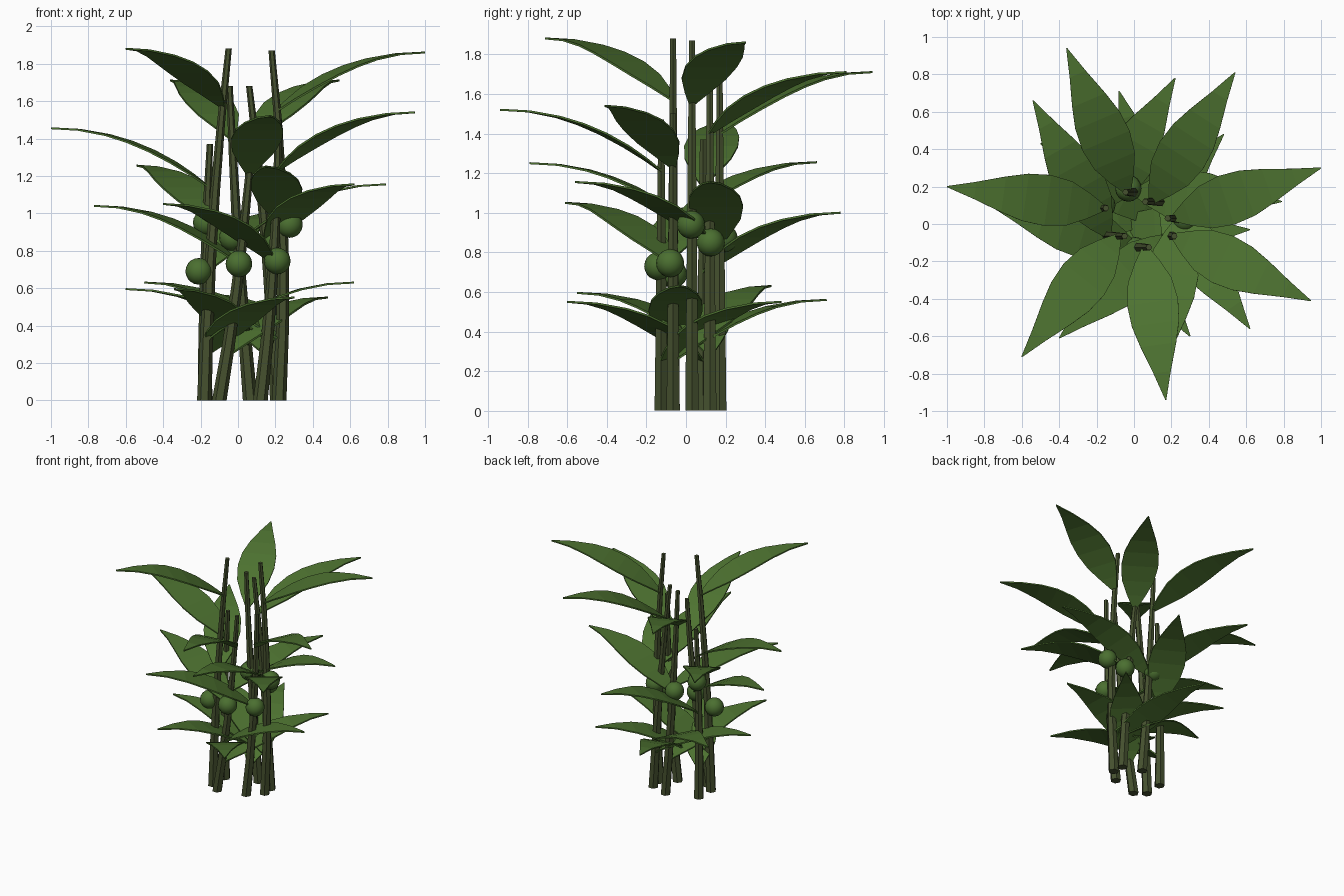
import bpy, bmesh, math
from mathutils import Vector

if "Cube" in bpy.data.objects:
    bpy.data.objects.remove(bpy.data.objects["Cube"])


def material(name, rgb):
    m = bpy.data.materials.new(name)
    m.diffuse_color = (*rgb, 1)
    m.use_nodes = True
    m.node_tree.nodes["Principled BSDF"].inputs["Base Color"].default_value = m.diffuse_color
    return m


LEAF = material("leaf green", (0.075, 0.17, 0.03))
STEM = material("stem olive", (0.06, 0.082, 0.028))
FRUIT = material("fruit green", (0.07, 0.16, 0.03))


def finish(name, bm, mat):
    bmesh.ops.recalc_face_normals(bm, faces=bm.faces)
    me = bpy.data.meshes.new(name)
    bm.to_mesh(me)
    bm.free()
    me.materials.append(mat)
    ob = bpy.data.objects.new(name, me)
    bpy.context.collection.objects.link(ob)
    return ob


def stem_x(s, z):
    """x of a gently bowed stem at height z."""
    y, base, mid, top, height = s[:5]
    t = z / height
    return base * (1 - t) * (1 - 2 * t) + mid * 4 * t * (1 - t) + top * t * (2 * t - 1)


def make_stem(s):
    # tapered six-sided cane
    bm = bmesh.new()
    rings = []
    for i in range(6):
        t = i / 5
        z = s[4] * t
        r = 0.039 - 0.022 * t
        rings.append([bm.verts.new((stem_x(s, z) + r * math.cos(k * math.pi / 3),
                                    s[0] + r * math.sin(k * math.pi / 3), z))
                      for k in range(6)])
    for a, b in zip(rings, rings[1:]):
        for k in range(6):
            bm.faces.new((a[k], a[(k + 1) % 6], b[(k + 1) % 6], b[k]))
    bm.faces.new(rings[0])
    bm.faces.new(rings[-1])
    finish("stem", bm, STEM)


# leaf half-width as a fraction of the widest point, along its length
OUTLINE = [(0, .12), (.1, .5), (.22, .86), (.36, 1), (.5, .93), (.64, .7), (.82, .34), (1, .02)]


def make_leaf(s, tip):
    # arched, pointed blade rising from the stem and levelling out
    tip = Vector(tip)
    z0 = tip.z - 0.31
    root = Vector((stem_x(s, z0), s[0], z0))
    run = Vector((tip.x - root.x, tip.y - root.y, 0))
    side = Vector((-run.y, run.x, 0)).normalized() * 0.137
    bm = bmesh.new()
    rows = []
    for t, w in OUTLINE:
        c = root + run * t
        c.z = tip.z - 0.31 * (1 - t) ** 2.1
        rows.append([bm.verts.new(c + side * w), bm.verts.new(c - side * w)])
    for a, b in zip(rows, rows[1:]):
        bm.faces.new((a[0], a[1], b[1], b[0]))
    ob = finish("leaf", bm, LEAF)
    mod = ob.modifiers.new("thickness", "SOLIDIFY")
    mod.thickness = 0.01
    mod.offset = 0


def make_fruit(p):
    bm = bmesh.new()
    bmesh.ops.create_uvsphere(bm, u_segments=16, v_segments=10, radius=0.071)
    bmesh.ops.translate(bm, verts=bm.verts, vec=p)
    for f in bm.faces:
        f.smooth = True
    finish("fruit", bm, FRUIT)


# each stem: y, base x, middle x, top x, height, three leaf tips, fruit centre
STEMS = [
    (-.065, -.18, -.135, -.05, 1.88,
     [(-.6, -.71, 1.88), (-.54, .66, 1.255), (.62, -.03, .63)], (-.21, -.065, .69)),
    (.03, .22, .24, .18, 1.87,
     [(1, .3, 1.86), (.15, -.79, 1.25), (-.5, .43, .63)], (.275, .025, .94)),
    (.17, .065, 0, -.045, 1.68,
     [(-.36, .94, 1.71), (.79, .12, 1.155), (-.34, -.55, .595)], (-.03, .19, .87)),
    (.12, .21, .15, .06, 1.68,
     [(.54, .81, 1.71), (.62, -.56, 1.155), (-.6, .02, .595)], (.19, .125, .85)),
    (-.065, .12, .19, .215, 1.5,
     [(.945, -.41, 1.54), (-.4, -.61, 1.05), (-.08, .71, .56)], (.21, -.08, .745)),
    (-.125, -.1, .01, .08, 1.47,
     [(.17, -.94, 1.52), (-.77, .1, 1.04), (.48, .48, .55)], (.005, -.14, .73)),
    (.085, -.175, -.175, -.15, 1.37,
     [(-1, .2, 1.455), (.22, .78, 1), (.3, -.6, .55)], (-.17, .1, .95)),
]

for s in STEMS:
    make_stem(s)
    for tip in s[5]:
        make_leaf(s, tip)
    make_fruit(s[6])
